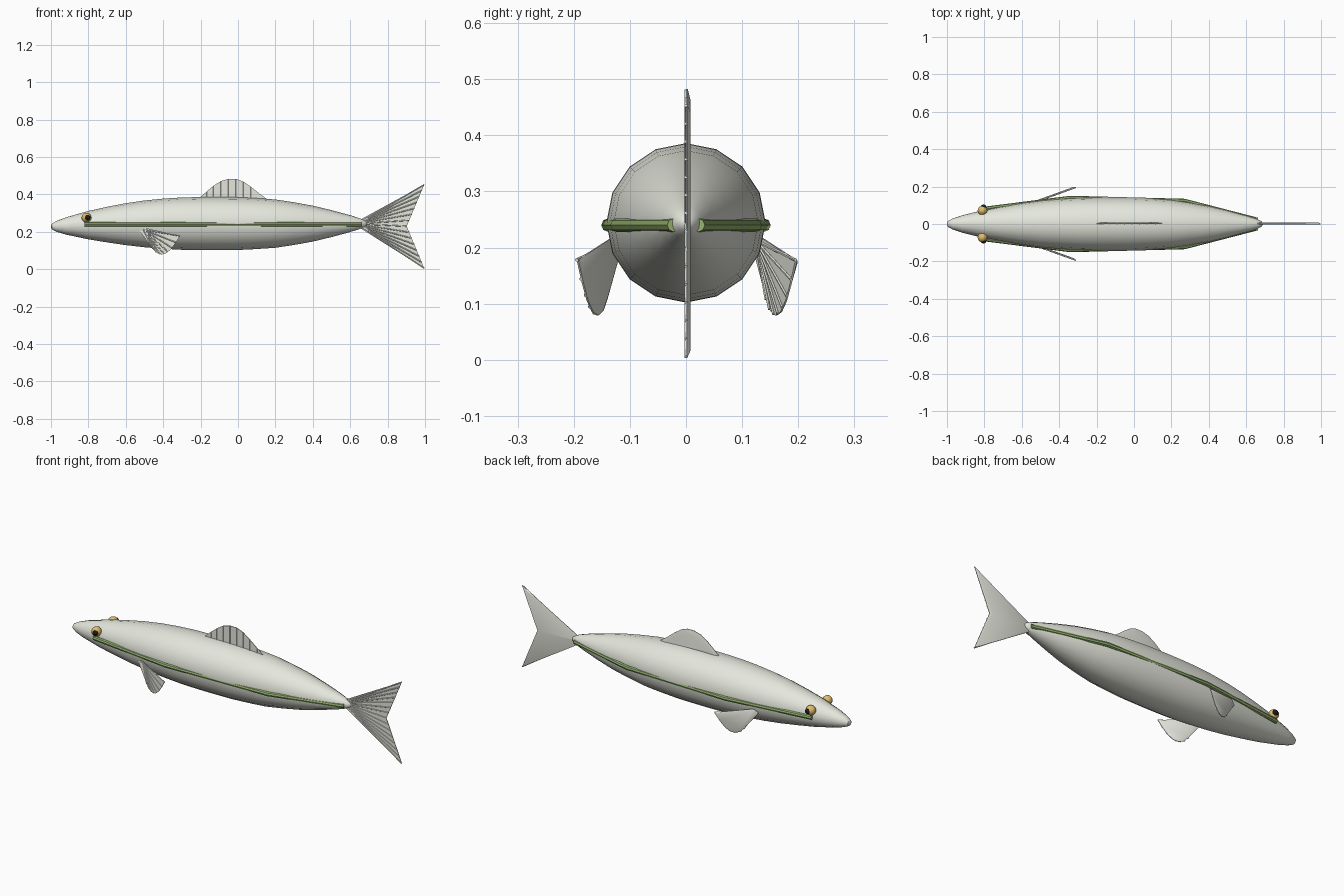
import bpy, bmesh, math
from mathutils import Vector

if "Cube" in bpy.data.objects:
    bpy.data.objects.remove(bpy.data.objects["Cube"])

Z0 = 0.242


def mat(name, col):
    m = bpy.data.materials.new(name)
    m.diffuse_color = (*col, 1)
    m.use_nodes = True
    m.node_tree.nodes["Principled BSDF"].inputs["Base Color"].default_value = m.diffuse_color
    return m


SKIN = mat("skin", (0.78, 0.80, 0.72))
GREEN = mat("stripe_green", (0.30, 0.45, 0.16))
GOLD = mat("eye_gold", (0.75, 0.50, 0.15))
BLACK = mat("pupil_black", (0.01, 0.01, 0.01))


def finish(bm, name, m):
    bmesh.ops.recalc_face_normals(bm, faces=bm.faces)
    me = bpy.data.meshes.new(name)
    bm.to_mesh(me)
    bm.free()
    me.materials.append(m)
    ob = bpy.data.objects.new(name, me)
    bpy.context.collection.objects.link(ob)
    bpy.ops.object.select_all(action='DESELECT')
    bpy.context.view_layer.objects.active = ob
    ob.select_set(True)
    bpy.ops.object.shade_smooth_by_angle(angle=math.radians(40))
    return ob


def tube(bm, pts, r, n=6, squash=1.0):
    # tube along a path, with closed ends; rings stay in the plane across the path
    rings = []
    for i, p in enumerate(pts):
        d = (pts[min(i + 1, len(pts) - 1)] - pts[max(i - 1, 0)]).normalized()
        u = d.cross(Vector((0, 1, 0)) if abs(d.y) < 0.9 else Vector((1, 0, 0))).normalized()
        w = d.cross(u)
        rings.append([bm.verts.new(p + (u * math.cos(a) + w * math.sin(a) * squash) * r)
                      for a in (2 * math.pi * k / n for k in range(n))])
    for a, b in zip(rings, rings[1:]):
        for k in range(n):
            bm.faces.new((a[k], a[(k + 1) % n], b[(k + 1) % n], b[k]))
    bm.faces.new(rings[0])
    bm.faces.new(rings[-1])


# Body: 16-sided lathe around x
profile = [(-1, 0.003), (-0.995, 0.016), (-0.97, 0.029), (-0.92, 0.046), (-0.8, 0.076),
           (-0.7, 0.095), (-0.6, 0.112), (-0.5, 0.125), (-0.4, 0.134), (-0.3, 0.140),
           (-0.2, 0.142), (-0.1, 0.142), (0, 0.141), (0.1, 0.136), (0.2, 0.129),
           (0.3, 0.114), (0.4, 0.096), (0.5, 0.072), (0.6, 0.045), (0.65, 0.029),
           (0.68, 0.016), (0.69, 0.003)]
bm = bmesh.new()
N = 16
rings = []
for x, r in profile:
    zc = Z0 + (0.002 if x > -0.3 else 0.002 - 0.016 * ((-0.3 - x) / 0.7) ** 2)
    rings.append([bm.verts.new((x, r * math.sin(2 * math.pi * k / N),
                                zc + r * math.cos(2 * math.pi * k / N))) for k in range(N)])
for a, b in zip(rings, rings[1:]):
    for k in range(N):
        bm.faces.new((a[k], a[(k + 1) % N], b[(k + 1) % N], b[k]))
bm.faces.new(rings[0])
bm.faces.new(rings[-1])
finish(bm, "body", SKIN)


def fin(name, outline, rays, plane=lambda x: 0.0, inset=0.02):
    # thin plate, pillowed towards +y
    bm = bmesh.new()
    back = [bm.verts.new((x, 0, z)) for x, z in outline]
    front = [bm.verts.new((x, 0.003, z)) for x, z in outline]
    bm.faces.new(back)
    face = bm.faces.new(front)
    n = len(outline)
    for k in range(n):
        bm.faces.new((back[k], back[(k + 1) % n], front[(k + 1) % n], front[k]))
    bm.normal_update()
    bmesh.ops.inset_region(bm, faces=[face], thickness=inset)
    for v in face.verts:
        v.co.y = 0.008
    for v in bm.verts:
        v.co.y += plane(v.co.x)
    bmesh.ops.triangulate(bm, faces=bm.faces[:])
    finish(bm, name, SKIN)
    # rays on the -y side
    bm = bmesh.new()
    for (x0, z0), (x1, z1) in rays:
        tube(bm, [Vector((x0, plane(x0), z0)), Vector((x1, plane(x1), z1))], 0.003)
    finish(bm, name + "_rays", SKIN)


def lerp(a, b, t):
    return (a[0] + (b[0] - a[0]) * t, a[1] + (b[1] - a[1]) * t)


def along(pts, t):
    # point at fraction t of a polyline
    f = min(t, 0.9999) * (len(pts) - 1)
    i = int(f)
    return lerp(pts[i], pts[i + 1], f - i)


# Dorsal fin
top = [(-0.20, 0.387), (-0.165, 0.418), (-0.13, 0.447), (-0.09, 0.472), (-0.05, 0.483),
       (-0.01, 0.483), (0.03, 0.468), (0.07, 0.440), (0.115, 0.404), (0.16, 0.372)]
fin("dorsal_fin", top + [(0.16, 0.35), (-0.2, 0.36)],
    [((p[0], 0.365), (p[0], p[1] - 0.001)) for p in top[1:-1]])

# Tail fin
root = (0.635, 0.243)
edge = [(0.996, 0.453), (0.902, 0.23), (0.996, 0.005)]
fin("tail_fin", [(0.635, 0.255)] + edge + [(0.635, 0.231)],
    [(root, along(edge, k / 14)) for k in range(15)], inset=0.015)

# Pectoral fins
low = [(-0.31, 0.178), (-0.335, 0.138), (-0.36, 0.105), (-0.385, 0.085), (-0.41, 0.079),
       (-0.435, 0.087), (-0.455, 0.108)]
for side, s in (("left", 1), ("right", -1)):
    fin("pectoral_fin_" + side, [(-0.525, 0.203), (-0.50, 0.222)] + low,
        [((-0.505, 0.212), along(low, k / 7)) for k in range(8)],
        lambda x, s=s: s * (0.195 + 0.36 * (x + 0.31)), inset=0.012)

    # Side stripe
    bm = bmesh.new()
    tube(bm, [Vector((x, s * y, Z0 - 0.002)) for x, y in
              ((-0.82, 0.078), (-0.34, 0.139), (0.27, 0.123), (0.66, 0.022))], 0.012, 8)
    finish(bm, "side_stripe_" + side, GREEN)

    # Eye and pupil
    for name, x, y, r, m in (("eye_", -0.81, 0.072, 0.026, GOLD),
                             ("pupil_", -0.805, 0.088, 0.016, BLACK)):
        bm = bmesh.new()
        bmesh.ops.create_uvsphere(bm, u_segments=16, v_segments=10, radius=r)
        bmesh.ops.translate(bm, verts=bm.verts, vec=(x, s * y, 0.276))
        finish(bm, name + side, m)
